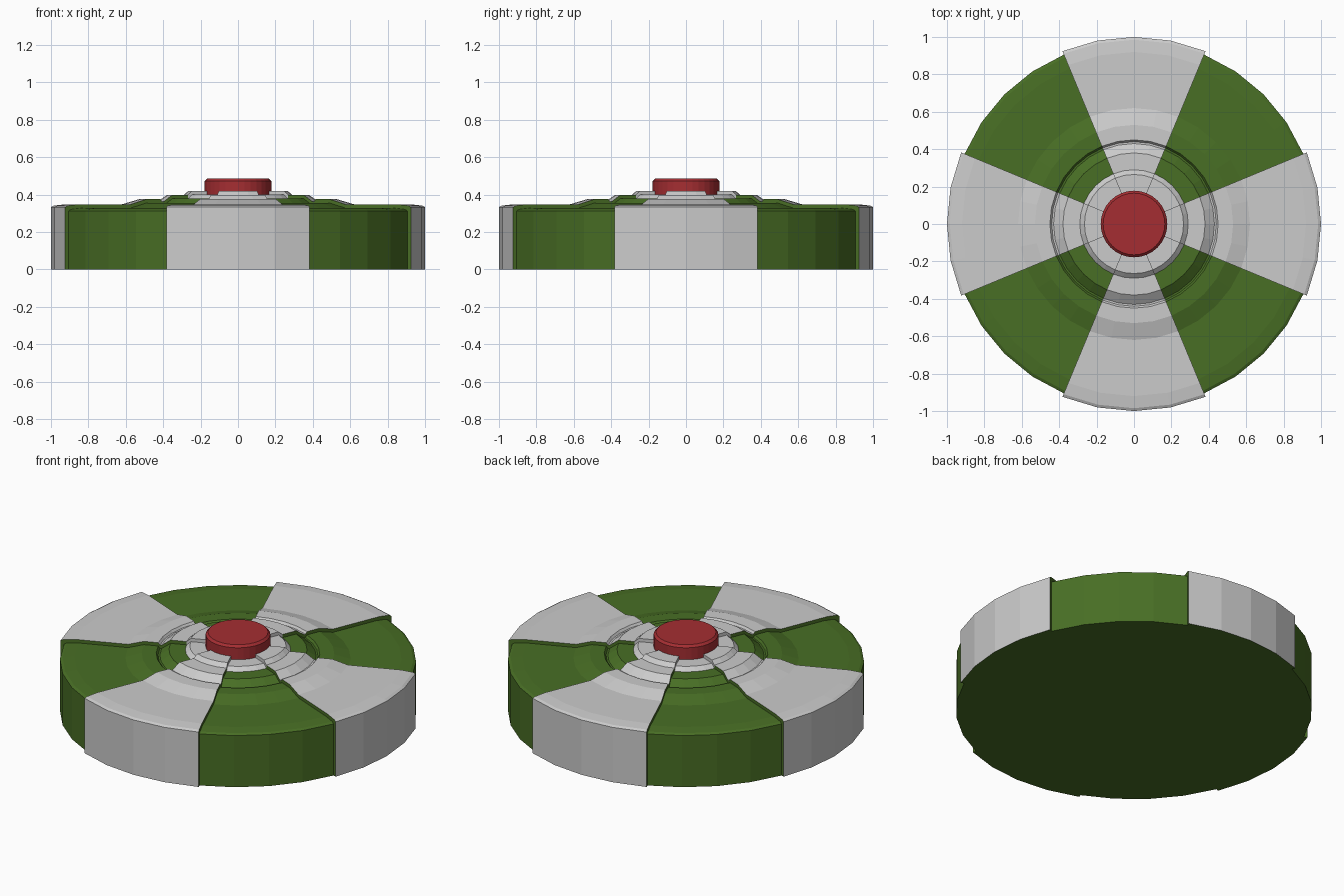
import bpy, bmesh
from math import cos, sin, pi

if "Cube" in bpy.data.objects:
    bpy.data.objects.remove(bpy.data.objects["Cube"])

SEG = 32


def material(name, rgb):
    m = bpy.data.materials.new(name)
    m.diffuse_color = (*rgb, 1)
    m.use_nodes = True
    m.node_tree.nodes["Principled BSDF"].inputs["Base Color"].default_value = m.diffuse_color
    return m


green = material("green_paint", (0.065, 0.156, 0.018))
red = material("red_paint", (0.376, 0.027, 0.032))


def point(r, z, i):
    a = 2 * pi * i / SEG
    return (r * cos(a), r * sin(a), z)


def sweep(bm, profile, start=0, count=SEG):
    """Turn a profile (outside first) through part of the circle."""
    for i in range(start, start + count):
        for p, q in zip(profile, profile[1:]):
            corners = [point(*p, i)]
            if p[0] > 0:
                corners.append(point(*p, i + 1))
            if q[0] > 0:
                corners.append(point(*q, i + 1))
            corners.append(point(*q, i))
            bm.faces.new([bm.verts.new(c) for c in corners])


def finish(bm, name, mat=None):
    bmesh.ops.remove_doubles(bm, verts=bm.verts, dist=1e-5)
    me = bpy.data.meshes.new(name)
    bm.to_mesh(me)
    bm.free()
    ob = bpy.data.objects.new(name, me)
    bpy.context.collection.objects.link(ob)
    if mat:
        me.materials.append(mat)
    return ob


# Raised profile of the grey wedges, and the same profile sunk for the body
rim = [(1.0, 0.0), (1.0, 0.333), (0.985, 0.341), (0.92, 0.348), (0.62, 0.348),
       (0.53, 0.375), (0.45, 0.375), (0.44, 0.362), (0.43, 0.362),
       (0.38, 0.398), (0.29, 0.398)]
hub = [(0.29, 0.398), (0.265, 0.42), (0.15, 0.42)]
STEP = 0.02


def sunk(profile):
    return [(r - STEP if r > 0.9 else r, max(z - STEP, 0)) for r, z in profile]


# Green body with closed underside
bm = bmesh.new()
sweep(bm, [(0, 0)] + sunk(rim))
finish(bm, "body", green)

# Grey hub ring around the button
bm = bmesh.new()
sweep(bm, sunk(hub) + [(0, 0.40)])
finish(bm, "hub", None)

# Four raised grey wedges with green stepped edges
top = rim + hub[1:]
low = sunk(top)
for k in range(4):
    first = k * SEG // 4 - 2
    bm = bmesh.new()
    sweep(bm, top, first, 4)
    finish(bm, f"wedge_{k + 1}")

    bm = bmesh.new()
    sweep(bm, [(0.98, 0), (1.0, 0)], first, 4)
    for i, flip in ((first, False), (first + 4, True)):
        for j in range(len(rim) - 1):
            quad = [low[j], top[j], top[j + 1], low[j + 1]]
            if flip:
                quad.reverse()
            bm.faces.new([bm.verts.new(point(*p, i)) for p in quad])
    finish(bm, f"wedge_edges_{k + 1}", green)

    # Grey step where the wedge crosses the hub
    bm = bmesh.new()
    for i, flip in ((first, False), (first + 4, True)):
        for j in range(len(rim) - 1, len(top) - 1):
            quad = [low[j], top[j], top[j + 1], low[j + 1]]
            if flip:
                quad.reverse()
            bm.faces.new([bm.verts.new(point(*p, i)) for p in quad])
    finish(bm, f"hub_step_{k + 1}")

# Red button
bm = bmesh.new()
sweep(bm, [(0, 0.395), (0.178, 0.395), (0.178, 0.472), (0.165, 0.485), (0, 0.485)])
finish(bm, "button", red)
